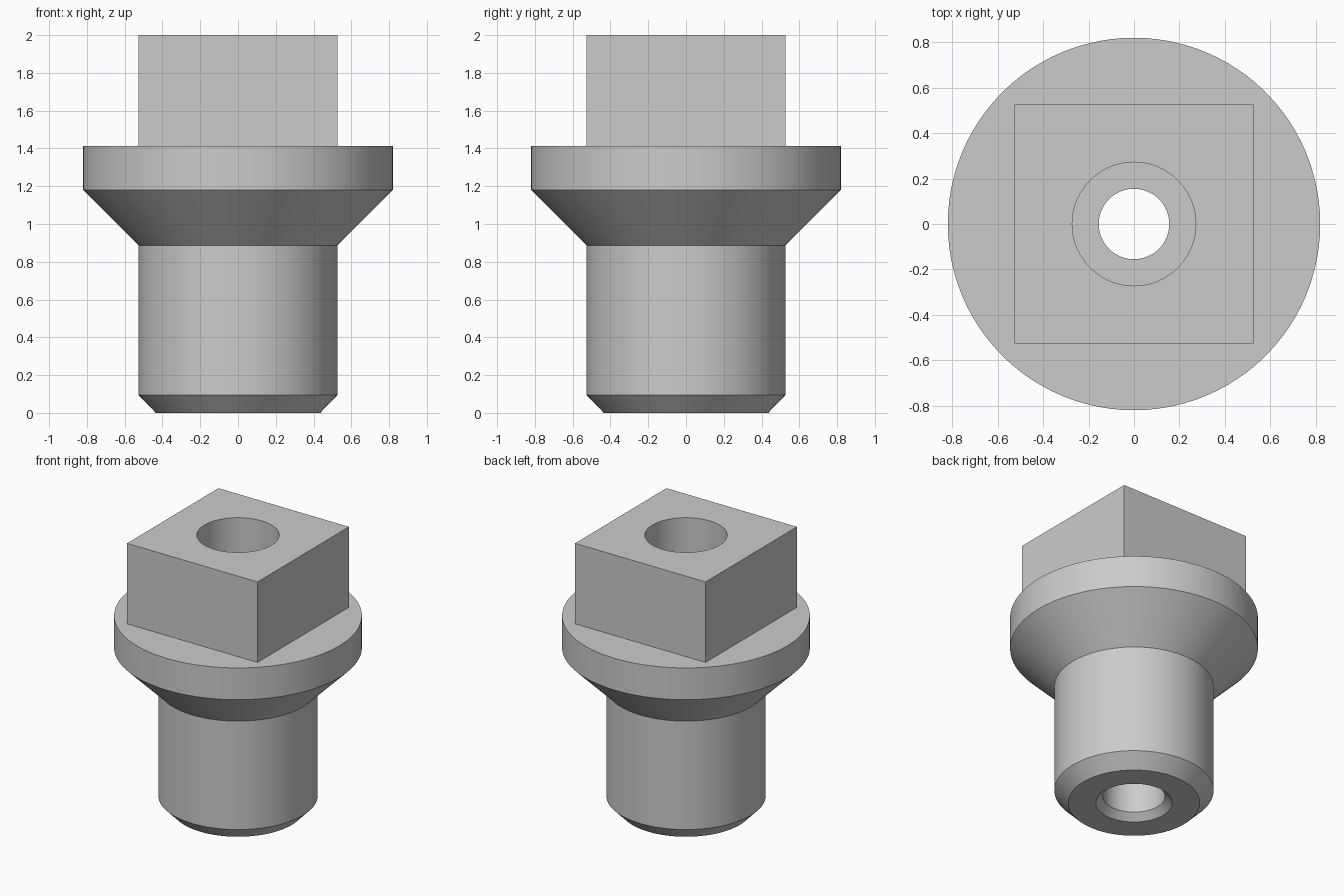
import bpy
import bmesh
from math import cos, sin, pi, radians

SEGMENTS = 96  # a multiple of 8, so the square rings get true corners

cube = bpy.data.objects.get("Cube")
if cube:
    bpy.data.objects.remove(cube, do_unlink=True)

# Plain grey metal
metal = bpy.data.materials.new("grey_metal")
metal.use_nodes = True
grey = (0.6, 0.6, 0.6, 1)
metal.diffuse_color = grey
metal.node_tree.nodes["Principled BSDF"].inputs["Base Color"].default_value = grey


def ring(bm, size, z, square=False):
    """One ring of vertices: a circle, or a square of half-width size."""
    verts = []
    for i in range(SEGMENTS):
        a = 2 * pi * i / SEGMENTS
        c, s = cos(a), sin(a)
        r = size / max(abs(c), abs(s)) if square else size
        verts.append(bm.verts.new((r * c, r * s, z)))
    return verts


def loft(bm, rings):
    """Skin the rings in order, closing the last to the first."""
    for low, high in zip(rings, rings[1:] + rings[:1]):
        for i in range(SEGMENTS):
            j = (i + 1) % SEGMENTS
            bm.faces.new((low[i], low[j], high[j], high[i]))


# Round shank with chamfered foot, then the conical flange
shank_and_flange = [(0.435, 0), (0.527, 0.095), (0.527, 0.887),
                    (0.82, 1.18), (0.82, 1.412)]
# Square head
head = [(0.527, 1.412), (0.527, 2)]
# Stepped bore, from the head down to the chamfered mouth in the foot
bore = [(0.272, 2), (0.272, 1.18), (0.155, 1.18), (0.155, 0.75),
        (0.205, 0.7), (0.205, 0.048), (0.253, 0)]

bm = bmesh.new()
rings = [ring(bm, r, z) for r, z in shank_and_flange]
rings += [ring(bm, r, z, square=True) for r, z in head]
rings += [ring(bm, r, z) for r, z in bore]
loft(bm, rings)
bmesh.ops.recalc_face_normals(bm, faces=bm.faces)

mesh = bpy.data.meshes.new("square_head_plug")
bm.to_mesh(mesh)
bm.free()
mesh.materials.append(metal)
plug = bpy.data.objects.new("square_head_plug", mesh)
bpy.context.collection.objects.link(plug)

# Smooth round walls, sharp steps and corners
bpy.ops.object.select_all(action="DESELECT")
plug.select_set(True)
bpy.context.view_layer.objects.active = plug
bpy.ops.object.shade_smooth_by_angle(angle=radians(30))
